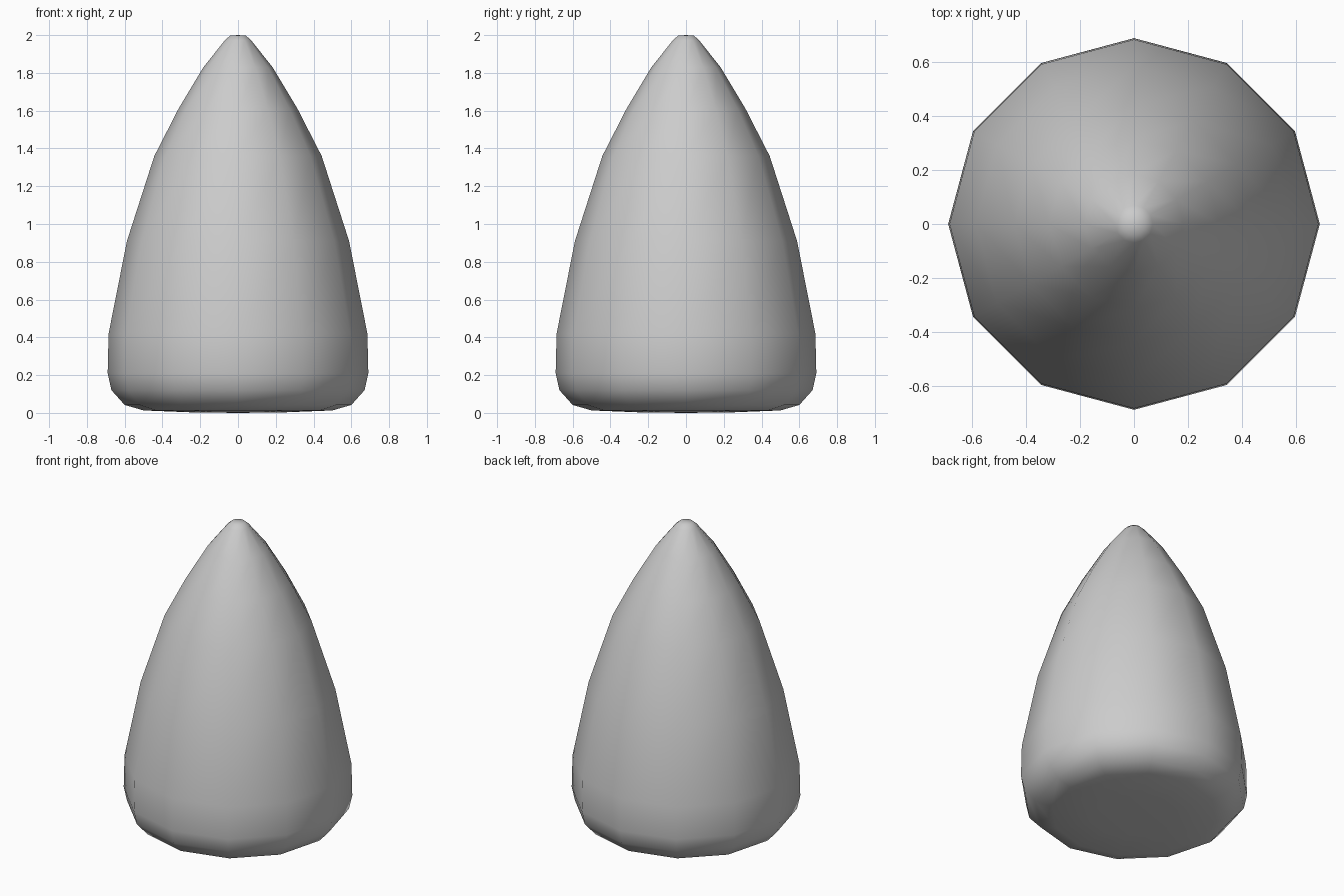
import bpy, bmesh
from math import cos, sin, tau

if "Cube" in bpy.data.objects:
    bpy.data.objects.remove(bpy.data.objects["Cube"])

SIDES = 12
# (radius, height) from the base up to the tip
PROFILE = [(0.25, 0.003), (0.50, 0.013), (0.60, 0.042), (0.67, 0.12), (0.69, 0.21),
           (0.685, 0.42), (0.588, 0.91), (0.443, 1.36), (0.315, 1.61),
           (0.183, 1.83), (0.07, 1.972), (0.042, 1.997)]

# Lathe the profile into rings
bm = bmesh.new()
rings = [[bm.verts.new((r * cos(tau * i / SIDES), r * sin(tau * i / SIDES), z))
          for i in range(SIDES)] for r, z in PROFILE]
base = bm.verts.new((0, 0, 0))
tip = bm.verts.new((0, 0, 2))
for i in range(SIDES):
    j = (i + 1) % SIDES
    for a, b in zip(rings, rings[1:]):
        bm.faces.new((a[i], a[j], b[j], b[i]))
    # Close the bottom and the tip
    bm.faces.new((base, rings[0][j], rings[0][i]))
    bm.faces.new((tip, rings[-1][i], rings[-1][j]))

for f in bm.faces:
    f.smooth = True

mesh = bpy.data.meshes.new("rounded_cone")
bm.to_mesh(mesh)
bm.free()
cone = bpy.data.objects.new("rounded_cone", mesh)
bpy.context.collection.objects.link(cone)
